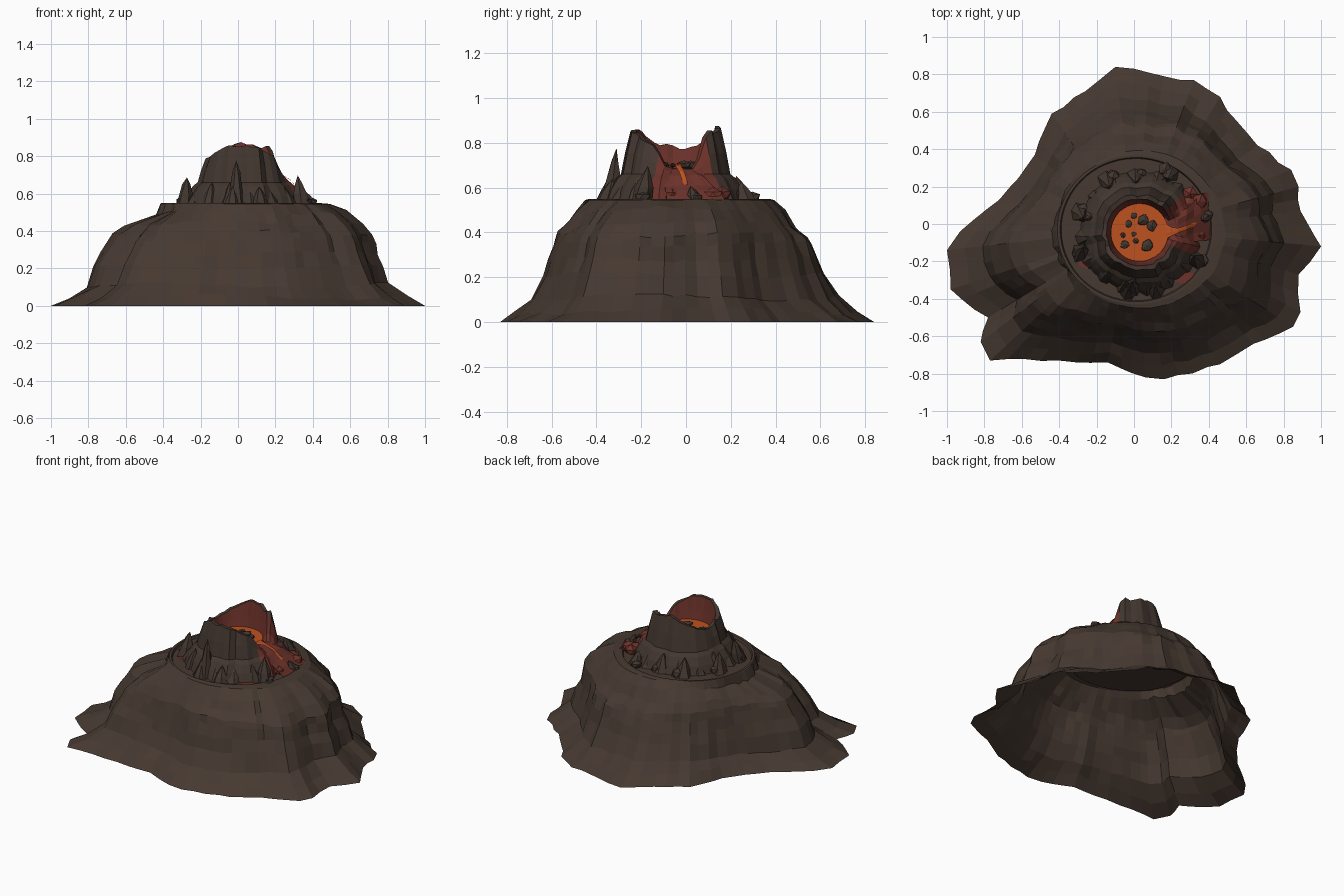
import bpy, bmesh, math, random
from mathutils import Vector

if "Cube" in bpy.data.objects:
    bpy.data.objects.remove(bpy.data.objects["Cube"])

random.seed(7)
R = random.uniform
TAU = math.tau
CX, CY = 0.03, -0.045          # axis of the crater cone
FLOOR = .537                   # lowest point of anything standing on the plateau


def mat(name, r, g, b):
    m = bpy.data.materials.new(name)
    m.diffuse_color = [((c / 255 + .055) / 1.055) ** 2.4 for c in (r, g, b)] + [1]
    m.use_nodes = True
    m.node_tree.nodes["Principled BSDF"].inputs["Base Color"].default_value = m.diffuse_color
    return m


SLOPE = mat("brown slope rock", 70, 57, 49)
DARK = mat("dark rock", 66, 54, 47)
RED = mat("cooling red lava", 108, 50, 42)
LAVA = mat("orange lava", 190, 82, 33)


def finish(name, bm, mats, rule=None):
    for f in bm.faces:
        f.smooth = False
        if rule:
            f.material_index = rule(f)
    me = bpy.data.meshes.new(name)
    bm.to_mesh(me)
    bm.free()
    for m in mats:
        me.materials.append(m)
    ob = bpy.data.objects.new(name, me)
    bpy.context.collection.objects.link(ob)
    return ob


def loft(rings, closed=True, cap=False):
    bm = bmesh.new()
    vr = [[bm.verts.new(p) for p in ring] for ring in rings]
    n = len(rings[0])
    for a, b in zip(vr, vr[1:]):
        for i in range(n if closed else n - 1):
            j = (i + 1) % n
            bm.faces.new((a[i], a[j], b[j], b[i]))
    if cap:
        bm.faces.new(vr[-1])
    return bm


# Mountain: open shell lofted from the ground outline to the round plateau
outline = [(1, -.12), (.89, .07), (.88, .2), (.84, .29), (.66, .42), (.55, .55),
           (.46, .68), (.32, .77), (.16, .79), (0, .83), (-.1, .84), (-.26, .71),
           (-.44, .59), (-.53, .37), (-.72, .13), (-.93, -.04), (-1, -.14),
           (-.98, -.35), (-.78, -.5), (-.82, -.63), (-.77, -.73), (-.4, -.73),
           (-.14, -.74), (.06, -.82), (.16, -.83), (.46, -.75), (.64, -.64),
           (.85, -.55), (.89, -.47), (.88, -.27)]
base = []
for i, p in enumerate(outline):
    p, q = Vector(p), Vector(outline[(i + 1) % len(outline)])
    k = max(1, round((q - p).length / .085))
    base += [p.lerp(q, t / k) + Vector((R(-.01, .01), R(-.01, .01))) * (t > 0)
             for t in range(k)]
# height, blend towards the outline, extra on the right side, extra on both x sides
levels = [(0, 1, 0, 0), (.05, .83, 0, 0), (.11, .67, .01, 0), (.21, .575, .01, .045),
          (.28, .51, .02, .04), (.35, .455, .04, .05), (.39, .42, .045, .06),
          (.44, .315, .05, .06), (.50, .15, .12, 0), (.545, .05, .06, 0)]
rings = []
column = [R(-.025, .025) for _ in base]
for li, (z, f, side, both) in enumerate(levels):
    ring = []
    for i, p in enumerate(base):
        a = math.atan2(p.y + .03, p.x - .01)
        top = Vector((.01 + .42 * math.cos(a), -.03 + .40 * math.sin(a)))
        g, h = f, z
        if 0 < li:
            g += side * math.cos(a) + both * math.cos(2 * a)
            if li < 9:
                g += column[i] * (1 if li > 1 else .3) + R(-.015, .015)
                h += .012 * math.sin(3 * a + li) + R(-.008, .008)
        q = top.lerp(p, max(g, 0.01))
        ring.append((q.x, q.y, h))
    rings.append(ring)
for r, z in ((1, .55), (.965, .55), (.95, .535)):     # plateau lip
    ring = []
    for p in base:
        a = math.atan2(p.y + .03, p.x - .01)
        ring.append((.01 + .42 * r * math.cos(a), -.03 + .4 * r * math.sin(a), z))
    rings.append(ring)
finish("mountain", loft(rings, cap=True), [SLOPE])


# Crater cone: columned wall with a ragged rim and a breach on the right
N = 40
BREACH = .12
angs = [(i + .5) * TAU / N for i in range(N)]
steps = [R(-.018, .012) for _ in range(N // 2)]
rims, jit = [], [R(-.014, .014) for _ in angs]


def off_breach(a):
    return abs((a - BREACH + math.pi) % TAU - math.pi)


for i, a in enumerate(angs):
    full = .785 + .085 * abs(math.sin(a + .17)) ** 2.5 + steps[i // 2]
    t = min(1, max(0, (off_breach(a) - .32) / .3))
    rims.append(.685 + (full - .685) * t)


def cone_ring(r, zf, j=1):
    return [(CX + (r + jit[i] * j) * math.cos(a), CY + (r + jit[i] * j) * math.sin(a),
             zf(rims[i])) for i, a in enumerate(angs)]


cone = loft([cone_ring(.32, lambda m: FLOOR), cone_ring(.30, lambda m: .59),
             cone_ring(.268, lambda m: .64, 1.2), cone_ring(.243, lambda m: .66),
             cone_ring(.225, lambda m: .66 + (m - .66) * .5, .8),
             cone_ring(.2, lambda m: m), cone_ring(.178, lambda m: m, .4),
             cone_ring(.165, lambda m: .68 + (m - .68) * .45, .3),
             cone_ring(.15, lambda m: .67, 0)])


def cone_colour(f):
    c, n = f.calc_center_median(), f.normal
    d = Vector((c.x - CX, c.y - CY))
    off = off_breach(math.atan2(d.y, d.x))
    inner = n.x * d.x + n.y * d.y < -.01 * d.length and d.length < .19
    return 1 if inner or (off < .52 and c.z > .56) else 0


cone.normal_update()
finish("crater_cone", cone, [DARK, RED], cone_colour)

# Lava pool
bm = bmesh.new()
bm.faces.new([bm.verts.new((CX + .154 * math.cos(a), CY + .154 * math.sin(a), .70)) for a in angs])
finish("lava_pool", bm, [LAVA])


# Lava flow through the breach: wide cooled tongue and narrow glowing stream
def flow(name, stations, m, bump, lift, rough):
    rows = []
    for x, y, z, w in stations:
        rows.append([(x + R(-rough, rough), y + t * w,
                      max(FLOOR, z + lift + bump * (1 - t * t) + R(-rough, rough)))
                     for t in (-1, -.6, -.2, .2, .6, 1)])
    bm = loft(rows, closed=False)
    bmesh.ops.reverse_faces(bm, faces=bm.faces[:])
    finish(name, bm, [m])


path = [(.16, -.03, .68, .06), (.23, -.02, .675, .075), (.28, -.005, .648, .09),
        (.32, .015, .605, .11), (.36, .035, .575, .125), (.41, .045, .533, .13)]
flow("cooled_flow", path, RED, .01, 0, .006)
flow("glowing_stream", [(.17, -.04, .69, .04), (.205, -.04, .69, .022), (.235, -.035, .685, .013),
                        (.28, -.02, .66, .012), (.315, -.005, .618, .011),
                        (.335, 0, .60, .008)], LAVA, .002, .013, .001)


# Rock helpers
def spike(bm, x, y, z, r, h, lean=(0, 0)):
    n, last, turn = 6, None, R(0, 1)
    tip = bm.verts.new((x + lean[0], y + lean[1], z + h))
    for k, s in ((0, 1), (.4, .75), (.75, .4)):
        ring = []
        for i in range(n):
            a, q = turn + i * TAU / n, r * s * R(.8, 1.15)
            ring.append(bm.verts.new((x + lean[0] * k + q * math.cos(a),
                                      y + lean[1] * k + q * math.sin(a), z + h * k)))
        for i in range(n):
            j = (i + 1) % n
            if last:
                bm.faces.new((last[i], last[j], ring[j], ring[i]))
        last = ring
    for i in range(n):
        bm.faces.new((last[i], last[(i + 1) % n], tip))


def boulder(bm, x, y, z, r, squash=.8):
    vs = bmesh.ops.create_icosphere(bm, subdivisions=1, radius=r)["verts"]
    for v in vs:
        v.co *= R(.8, 1.15)
        v.co = Vector((v.co.x + x, v.co.y + y, max(FLOOR, v.co.z * squash + z)))


# Buttresses leaning on the foot of the cone
bm = bmesh.new()
for i in range(13):
    a = .85 + i * (TAU - 1.5) / 12
    spike(bm, CX + .30 * math.cos(a), CY + .30 * math.sin(a), FLOOR, R(.04, .052),
          R(.08, .13), (-.03 * math.cos(a), -.03 * math.sin(a)))
finish("buttresses", bm, [DARK])

# Standing crags around the cone, each with a companion stone
bm = bmesh.new()
for x, y, r, h in ((-.14, .23, .055, .11), (.195, .275, .05, .09), (-.29, .065, .05, .12),
                   (-.29, -.155, .05, .15), (-.01, -.34, .05, .24), (.12, -.36, .045, .1),
                   (.34, -.2, .05, .16), (.39, .05, .04, .07), (.03, .26, .04, .08),
                   (-.03, -.37, .04, .11)):
    spike(bm, x, y, FLOOR, r, h, (-x * .06, (.03 if y < 0 else -.03)))
    boulder(bm, x + R(-.03, .03), y + R(-.025, .025), .555, r * .75)
finish("crags", bm, [DARK])

# Red hot boulders beside the flow
bm = bmesh.new()
for x, y, r in ((.30, .16, .045), (.35, .12, .05), (.35, -.06, .035), (.29, .11, .05)):
    boulder(bm, x, y, .565, r)
finish("hot_boulders", bm, [RED])

# Flat red pools on the plateau
bm = bmesh.new()
for x, y, rx, ry in ((.27, -.285, .065, .035), (-.25, -.205, .05, .035)):
    bm.faces.new([bm.verts.new((x + rx * R(.85, 1.1) * math.cos(a),
                                y + ry * R(.85, 1.1) * math.sin(a), .541))
                  for a in [k * TAU / 12 for k in range(12)]])
finish("plateau_pools", bm, [RED])

# Crust stones floating on the lava
bm = bmesh.new()
for x, y, r in ((.05, .02, .034), (.095, -.01, .032), (.0, .045, .02), (-.03, .0, .024),
                (-.05, -.11, .028), (.07, -.115, .036), (.0, -.055, .016), (.01, -.09, .018),
                (-.06, -.06, .018)):
    boulder(bm, x, y, .70, r, .6)
finish("floating_stones", bm, [DARK])
